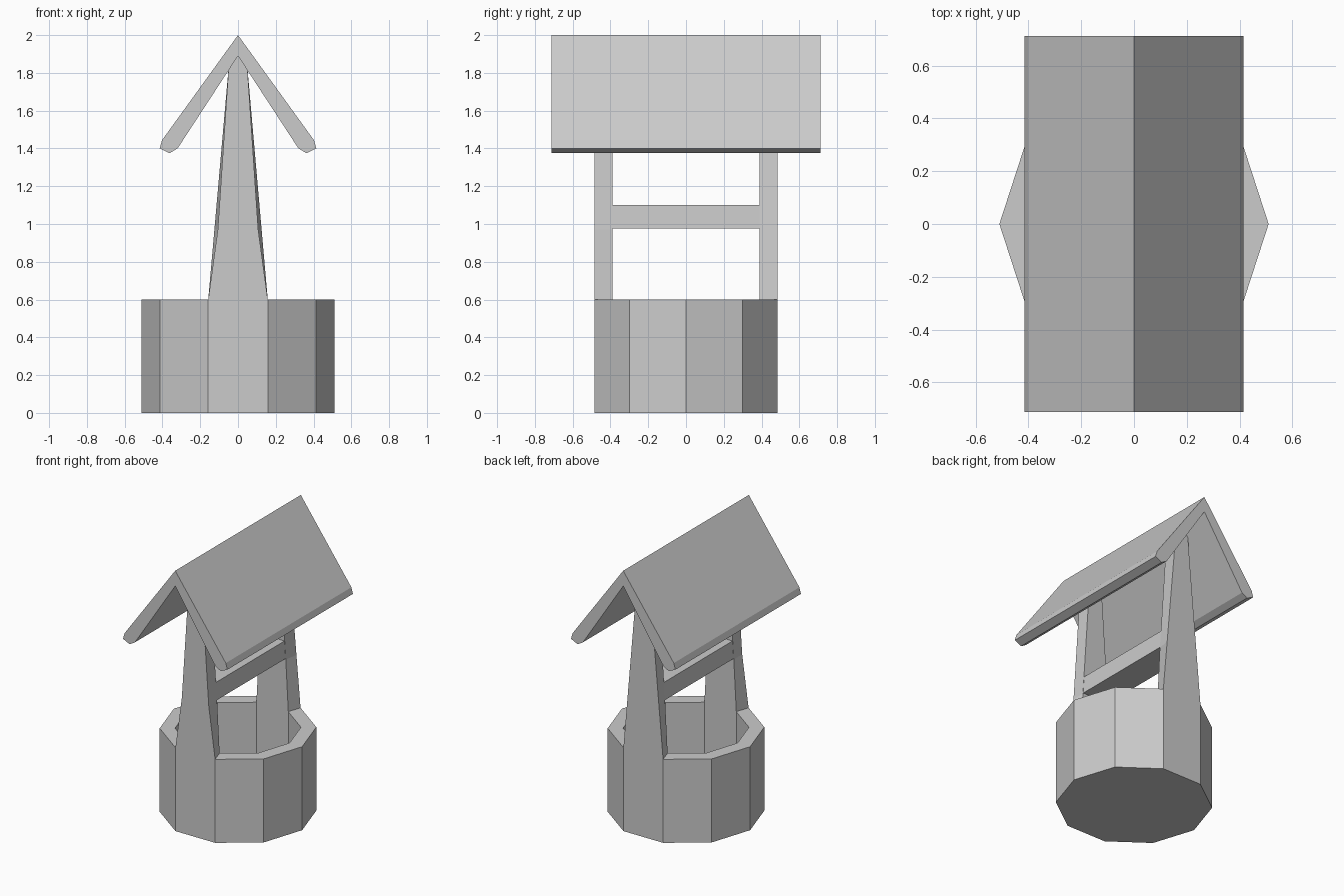
import bpy, bmesh, math

if "Cube" in bpy.data.objects:
    bpy.data.objects.remove(bpy.data.objects["Cube"])


def loft(name, rings, caps=True):
    """Skin a list of equal-length point rings and cap both ends."""
    bm = bmesh.new()
    rows = [[bm.verts.new(p) for p in ring] for ring in rings]
    n = len(rows[0])
    for a, b in zip(rows, rows[1:]):
        for i in range(n):
            j = (i + 1) % n
            bm.faces.new((a[i], a[j], b[j], b[i]))
    bm.faces.new(rows[0])
    bm.faces.new(rows[-1])
    bmesh.ops.recalc_face_normals(bm, faces=bm.faces)
    mesh = bpy.data.meshes.new(name)
    bm.to_mesh(mesh)
    bm.free()
    obj = bpy.data.objects.new(name, mesh)
    bpy.context.collection.objects.link(obj)
    return obj


def decagon(r, z):
    return [(r * math.cos(math.tau * i / 10), r * math.sin(math.tau * i / 10), z)
            for i in range(10)]


def symmetric(half, y):
    """Mirror a right-hand (x, z) outline, given bottom to top, across x = 0."""
    pts = half + [(-x, z) for x, z in reversed(half) if x > 0]
    return [(x, y, z) for x, z in pts]


# Ten-sided well wall with a hollow inside
R_OUT, R_IN, RIM = 0.51, 0.41, 0.6
loft("well_wall", [decagon(R_OUT, 0), decagon(R_OUT, RIM),
                   decagon(R_IN, RIM), decagon(R_IN, 0.1)])

# Tapered posts rising from the front and back wall segments
s18, c18 = math.sin(math.radians(18)), math.cos(math.radians(18))
top = [(0.05, 1.825), (0, 1.89)]
for name, side, kink in (("front_post", -1, 0.107), ("back_post", 1, 0.125)):
    outer = [(R_OUT * s18, RIM), (kink, 0.97)] + top
    inner = [(R_IN * s18, RIM), (0.107, 0.97)] + top
    loft(name, [symmetric(outer, side * R_OUT * c18),
                symmetric(inner, side * R_IN * c18)])

# Crossbeam between the posts
beam = [(0.105, 0.975), (0.097, 1.10)]
loft("crossbeam", [symmetric(beam, y) for y in (-0.395, 0.395)])

# Gabled roof with bevelled eaves
roof = [(0, 1.89), (0.32, 1.40), (0.362, 1.375), (0.415, 1.40), (0.402, 1.444), (0, 2.0)]
outline = roof + [(-x, z) for x, z in reversed(roof[1:-1])]
loft("roof", [[(x, y, z) for x, z in outline] for y in (-0.713, 0.713)])
